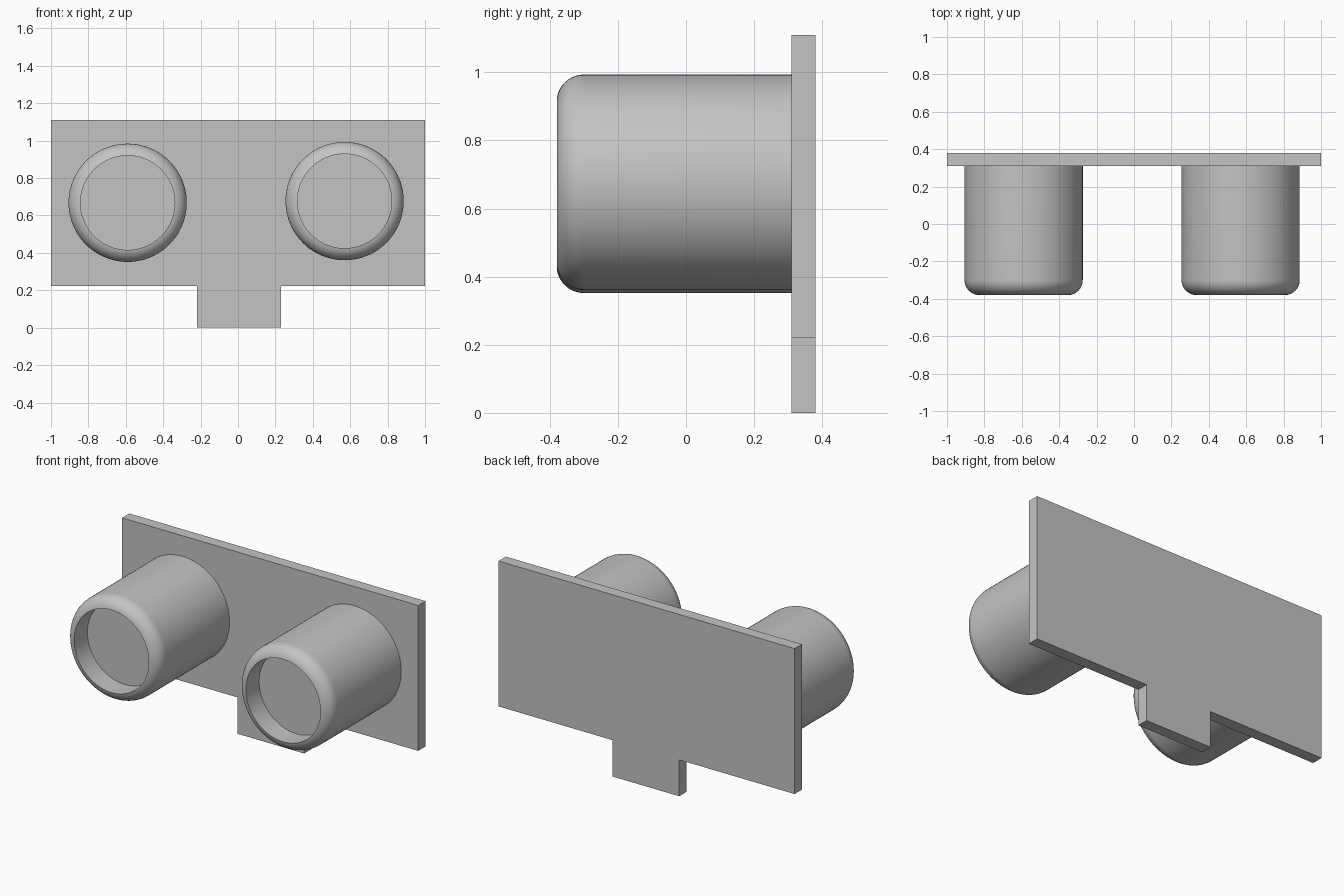
import bpy, bmesh, math

if "Cube" in bpy.data.objects:
    bpy.data.objects.remove(bpy.data.objects["Cube"])

grey = bpy.data.materials.new("plain grey")
grey.diffuse_color = (0.55, 0.55, 0.55, 1)
grey.use_nodes = True
grey.node_tree.nodes["Principled BSDF"].inputs["Base Color"].default_value = grey.diffuse_color


def add_object(name, bm):
    bmesh.ops.recalc_face_normals(bm, faces=bm.faces)
    mesh = bpy.data.meshes.new(name)
    bm.to_mesh(mesh)
    bm.free()
    mesh.materials.append(grey)
    obj = bpy.data.objects.new(name, mesh)
    bpy.context.collection.objects.link(obj)
    return obj


# Back plate with a lower tab, extruded from its outline
BACK, FRONT = 0.38, 0.31
outline = [(-1, 1.11), (-1, 0.222), (-0.22, 0.222), (-0.22, 0),
           (0.23, 0), (0.23, 0.222), (1, 0.222), (1, 1.11)]
bm = bmesh.new()
face = bm.faces.new([bm.verts.new((x, BACK, z)) for x, z in outline])
ext = bmesh.ops.extrude_face_region(bm, geom=[face], use_keep_orig=True)
moved = [v for v in ext["geom"] if isinstance(v, bmesh.types.BMVert)]
bmesh.ops.translate(bm, verts=moved, vec=(0, FRONT - BACK, 0))
add_object("back_plate", bm)

# Round barrels: rounded front rim and a shallow flat-bottomed recess
RADIUS, FILLET, BORE, DEPTH, SIDES = 0.316, 0.08, 0.252, 0.13, 96


def barrel(name, x, z):
    centre_r, centre_y = RADIUS - FILLET, -0.30
    sweep = math.acos((BORE - centre_r) / FILLET)
    profile = [(RADIUS, FRONT)]
    for i in range(13):
        a = sweep * i / 12
        profile.append((centre_r + FILLET * math.cos(a),
                        centre_y - FILLET * math.sin(a)))
    profile.append((BORE, -0.38 + DEPTH))
    bm = bmesh.new()
    rings = [[bm.verts.new((x + r * math.cos(2 * math.pi * k / SIDES), y,
                            z + r * math.sin(2 * math.pi * k / SIDES)))
              for k in range(SIDES)] for r, y in profile]
    for a, b in zip(rings, rings[1:]):
        for k in range(SIDES):
            n = (k + 1) % SIDES
            bm.faces.new((a[k], a[n], b[n], b[k]))
    bm.faces.new(rings[0])
    bm.faces.new(rings[-1])
    obj = add_object(name, bm)
    bpy.ops.object.select_all(action='DESELECT')
    obj.select_set(True)
    bpy.context.view_layer.objects.active = obj
    bpy.ops.object.shade_smooth_by_angle(angle=math.radians(30))


barrel("left_barrel", -0.59, 0.668)
barrel("right_barrel", 0.57, 0.677)
